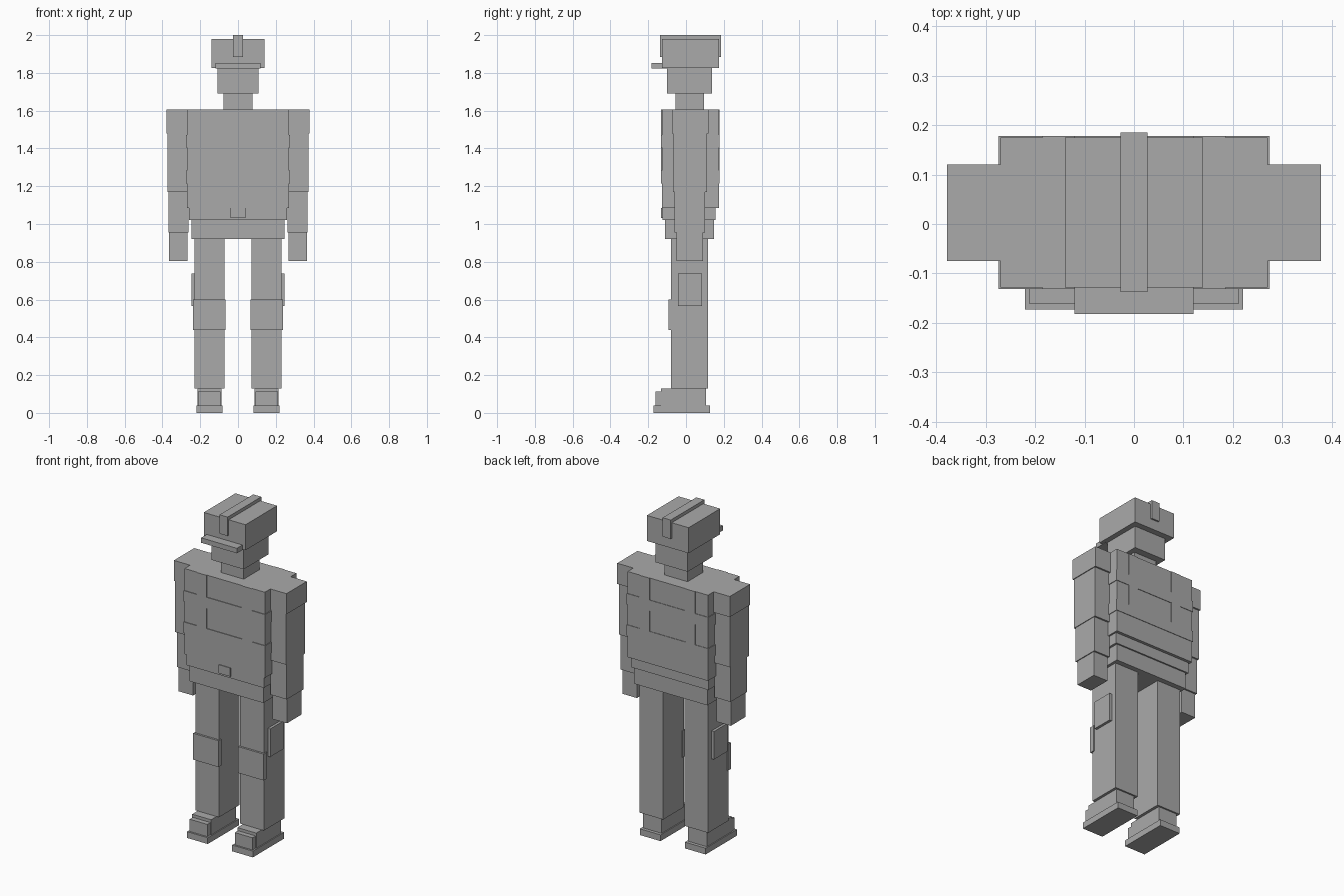
import bpy
import bmesh

grey = bpy.data.materials.new("plain grey")
grey.diffuse_color = (0.4, 0.4, 0.4, 1)


def box(name, x, y, z):
    """Axis-aligned block from (min, max) ranges."""
    bm = bmesh.new()
    bmesh.ops.create_cube(bm, size=1)
    for v in bm.verts:
        for i, r in enumerate((x, y, z)):
            v.co[i] = r[0] if v.co[i] < 0 else r[1]
    mesh = bpy.data.meshes.new(name)
    bm.to_mesh(mesh)
    bm.free()
    mesh.materials.append(grey)
    obj = bpy.data.objects.new(name, mesh)
    bpy.context.collection.objects.link(obj)


def centred(name, half, y, z):
    box(name, (-half, half), y, z)


def pair(name, x, y, z):
    box("right_" + name, x, y, z)
    box("left_" + name, (-x[1], -x[0]), y, z)


# Head and helmet
centred("helmet", 0.14, (-0.128, 0.175), (1.825, 1.98))
centred("helmet_crest", 0.027, (-0.138, 0.185), (1.885, 2.0))
centred("helmet_brim", 0.12, (-0.182, -0.10), (1.822, 1.852))
centred("head", 0.108, (-0.10, 0.138), (1.69, 1.825))
centred("neck", 0.077, (-0.055, 0.095), (1.605, 1.69))

# Jacket with thin raised bands and straps
centred("jacket", 0.27, (-0.128, 0.175), (1.085, 1.605))
for part, z0 in (("upper", 1.405), ("lower", 1.215)):
    centred(part + "_jacket_band", 0.274, (-0.132, 0.178), (z0, z0 + 0.067))
pair("front_strap", (0.12, 0.185), (-0.132, -0.12), (1.215, 1.605))
pair("back_strap", (0.12, 0.185), (0.17, 0.178), (1.215, 1.605))

# Belt and hips
centred("belt", 0.26, (-0.124, 0.157), (1.02, 1.085))
centred("belt_buckle", 0.04, (-0.132, -0.12), (1.033, 1.085))
centred("hips", 0.247, (-0.11, 0.148), (0.92, 1.02))

# Arms
pair("shoulder", (0.268, 0.378), (-0.075, 0.12), (1.48, 1.605))
pair("upper_arm", (0.265, 0.373), (-0.07, 0.11), (1.17, 1.48))
pair("forearm", (0.261, 0.369), (-0.06, 0.10), (0.955, 1.17))
pair("hand", (0.267, 0.364), (-0.05, 0.09), (0.805, 0.955))

# Legs with knee pads and side pockets
pair("leg", (0.071, 0.231), (-0.08, 0.117), (0.13, 0.92))
pair("knee_pad", (0.066, 0.237), (-0.092, -0.062), (0.44, 0.60))
pair("thigh_pocket", (0.22, 0.247), (-0.043, 0.085), (0.567, 0.737))

# Boots
pair("boot", (0.088, 0.215), (-0.132, 0.107), (0.038, 0.13))
pair("toe_cap", (0.092, 0.211), (-0.162, -0.12), (0.038, 0.112))
pair("sole", (0.082, 0.221), (-0.173, 0.127), (0.0, 0.038))
